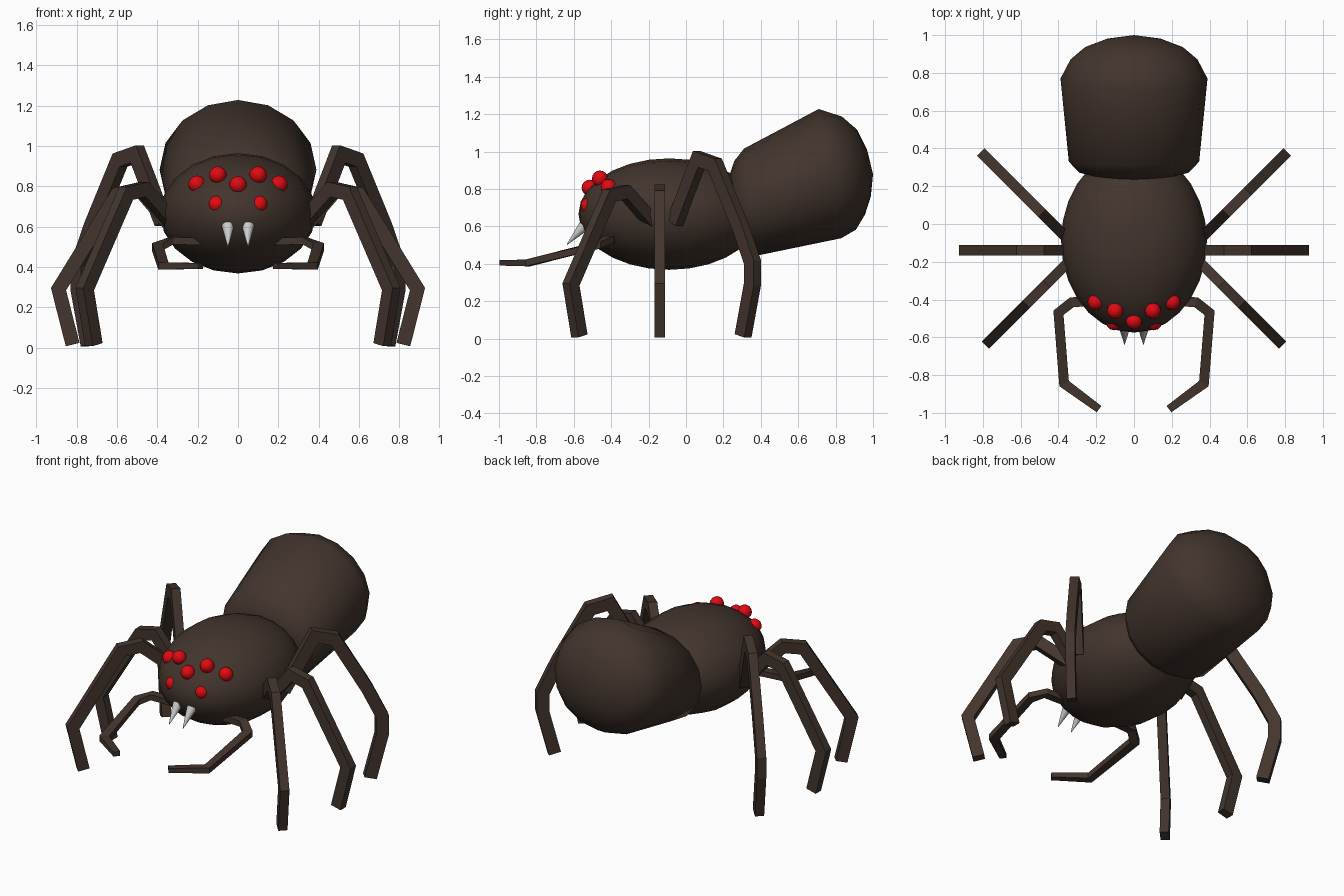
import bpy, bmesh, math
from mathutils import Vector, Matrix

if "Cube" in bpy.data.objects:
    bpy.data.objects.remove(bpy.data.objects["Cube"])


def material(name, color):
    m = bpy.data.materials.new(name)
    m.diffuse_color = color
    m.use_nodes = True
    m.node_tree.nodes["Principled BSDF"].inputs["Base Color"].default_value = m.diffuse_color
    return m


BROWN = material("dark_brown", (0.055, 0.035, 0.026, 1))
RED = material("red", (0.75, 0.003, 0.006, 1))


def finish(bm, name, mat=None, mirror=False, smooth=None):
    bmesh.ops.recalc_face_normals(bm, faces=bm.faces)
    me = bpy.data.meshes.new(name)
    bm.to_mesh(me)
    bm.free()
    ob = bpy.data.objects.new(name, me)
    bpy.context.collection.objects.link(ob)
    if mat:
        me.materials.append(mat)
    if smooth:
        bpy.ops.object.select_all(action='DESELECT')
        ob.select_set(True)
        bpy.context.view_layer.objects.active = ob
        bpy.ops.object.shade_smooth_by_angle(angle=math.radians(smooth))
    if mirror:
        mod = ob.modifiers.new("Mirror", 'MIRROR')
        mod.use_mirror_merge = False
    return ob


def limb(name, path, normal, w, h, tip=1.0):
    """Mitred rectangular bar along a path; w is its size along the normal."""
    pts = [Vector(p) for p in path]
    n = Vector(normal).normalized()
    bm = bmesh.new()
    rings = []
    for i, p in enumerate(pts):
        d0 = (p - pts[i - 1]).normalized() if i else (pts[1] - p).normalized()
        d1 = (pts[i + 1] - p).normalized() if i < len(pts) - 1 else d0
        t = (d0 + d1).normalized()
        b = t.cross(n).normalized() * (h / 2 / max(t.dot(d0), 0.6))
        a = n * (w / 2)
        if i == len(pts) - 1:
            a, b = a * tip, b * tip
        rings.append([bm.verts.new(p + a * u + b * v)
                      for u, v in ((1, 1), (-1, 1), (-1, -1), (1, -1))])
    for r0, r1 in zip(rings, rings[1:]):
        for k in range(4):
            bm.faces.new((r0[k], r0[k - 1], r1[k - 1], r1[k]))
    bm.faces.new(rings[0])
    bm.faces.new(rings[-1])
    return finish(bm, name, BROWN, mirror=True)


# Head and thorax: one ellipsoid lying along y
bm = bmesh.new()
bmesh.ops.create_uvsphere(
    bm, u_segments=20, v_segments=14, radius=1,
    matrix=Matrix.Translation((0, -0.09, 0.666))
    @ Matrix.Diagonal((0.386, 0.485, 0.298, 1)) @ Matrix.Rotation(math.pi / 2, 4, 'X'))
finish(bm, "thorax", BROWN, smooth=60)

# Abdomen: tilted rings given by top (y, z), bottom (y, z) and half width
RINGS = [
    (0.235, 0.88, 0.255, 0.56, 0.18),
    (0.258, 0.95, 0.285, 0.476, 0.29),
    (0.31, 1.016, 0.35, 0.438, 0.345),
    (0.71, 1.228, 0.83, 0.537, 0.389),
    (0.834, 1.187, 0.909, 0.583, 0.336),
    (0.914, 1.118, 0.957, 0.663, 0.26),
    (0.968, 1.01, 0.988, 0.76, 0.15),
]
SEG = 16
bm = bmesh.new()
loops = []
for yt, zt, yb, zb, hw in RINGS:
    c = Vector((0, (yt + yb) / 2, (zt + zb) / 2))
    up = Vector((0, (yt - yb) / 2, (zt - zb) / 2))
    loops.append([bm.verts.new(c + up * math.cos(a) + Vector((hw * math.sin(a), 0, 0)))
                  for a in (math.tau * k / SEG for k in range(SEG))])
for r0, r1 in zip(loops, loops[1:]):
    for k in range(SEG):
        bm.faces.new((r0[k - 1], r0[k], r1[k], r1[k - 1]))
for loop, pole in ((loops[0], (0, 0.225, 0.73)), (loops[-1], (0, 1.0, 0.88))):
    v = bm.verts.new(pole)
    for k in range(SEG):
        bm.faces.new((loop[k - 1], loop[k], v))
finish(bm, "abdomen", BROWN, smooth=60)

# Legs: planar bent bars; the front and back pairs run diagonally
front = [(-0.17, 0.61), (-0.325, 0.785), (-0.41, 0.765), (-0.615, 0.29), (-0.57, 0.015)]
limb("front_leg", [(0.145 - y, y, z) for y, z in front], (1, 1, 0), 0.055, 0.07)

middle = [(0.34, 0.61), (0.49, 0.785), (0.60, 0.76), (0.89, 0.29), (0.82, 0.015)]
limb("middle_leg", [(x, -0.14, z) for x, z in middle], (0, 1, 0), 0.055, 0.07)

back = [(-0.06, 0.62), (0.07, 0.96), (0.155, 0.93), (0.29, 0.60),
        (0.355, 0.41), (0.355, 0.29), (0.305, 0.015)]
limb("back_leg", [(0.43 + y, y, z) for y, z in back], (1, -1, 0), 0.055, 0.075)

# Feelers curling forward under the head
limb("feeler", [(0.15, -0.40, 0.525), (0.33, -0.415, 0.53), (0.40, -0.47, 0.50),
                (0.37, -0.845, 0.405), (0.185, -0.98, 0.405)], (0, 0, 1), 0.036, 0.052, tip=0.8)


# Eyes: one in the middle, three mirrored pairs
def eyes(name, places, mirror):
    bm = bmesh.new()
    for p in places:
        bmesh.ops.create_uvsphere(bm, u_segments=12, v_segments=8, radius=0.043,
                                  matrix=Matrix.Translation(p))
    finish(bm, name, RED, mirror=mirror, smooth=60)


eyes("middle_eye", [(0, -0.515, 0.807)], False)
eyes("side_eyes", [(0.203, -0.413, 0.81), (0.10, -0.46, 0.856), (0.105, -0.52, 0.711)], True)

# Fangs: small cones pointing forward and down
base, tip = Vector((0.05, -0.545, 0.603)), Vector((0.05, -0.636, 0.503))
axis = tip - base
bm = bmesh.new()
bmesh.ops.create_cone(
    bm, cap_ends=True, segments=12, radius1=0.031, radius2=0.002, depth=axis.length,
    matrix=Matrix.Translation((base + tip) / 2) @ axis.to_track_quat('Z', 'Y').to_matrix().to_4x4())
finish(bm, "fang", mirror=True, smooth=40)
